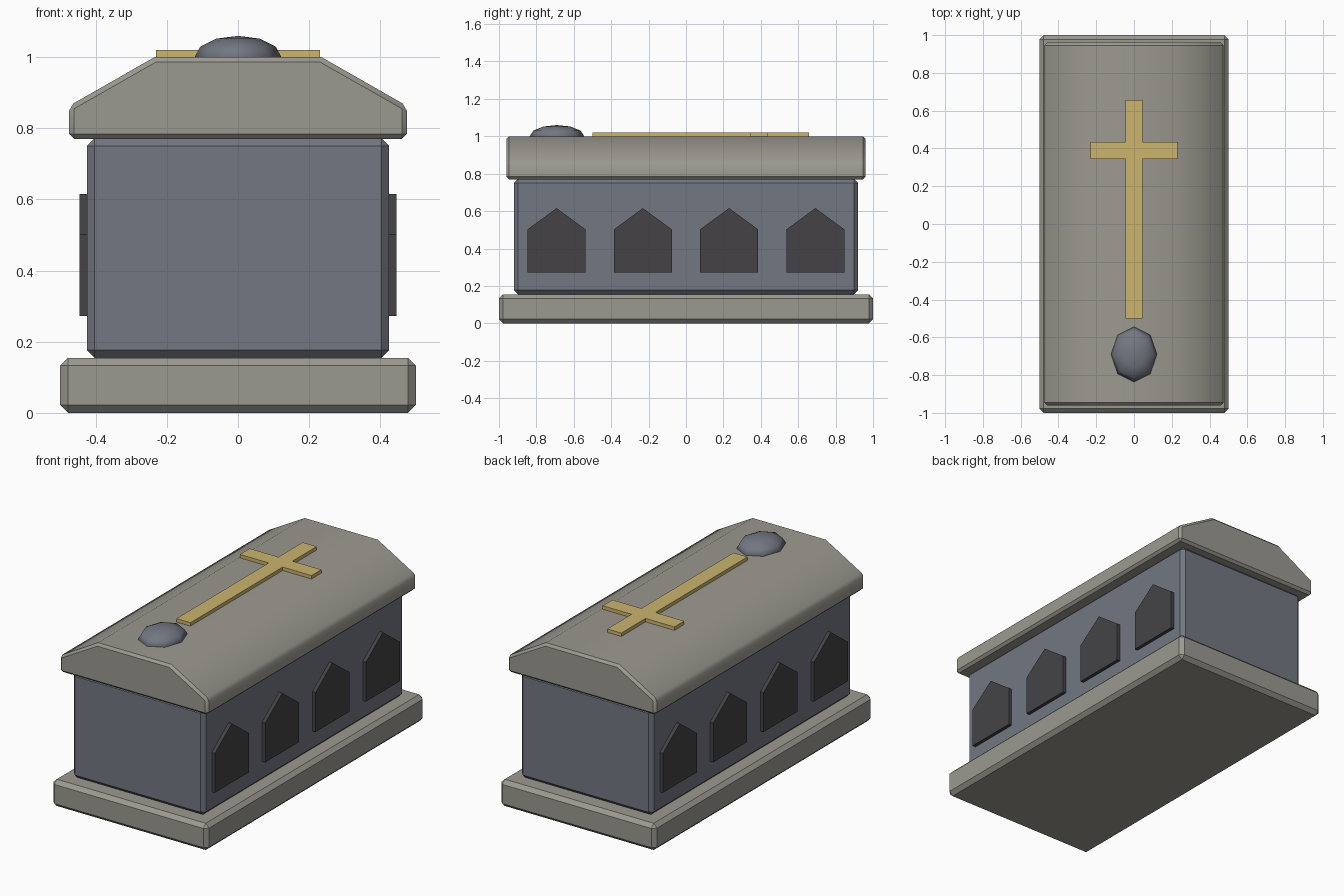
import bpy, bmesh, math
from mathutils import Matrix

if "Cube" in bpy.data.objects:
    bpy.data.objects.remove(bpy.data.objects["Cube"])


def material(name, rgb):
    m = bpy.data.materials.new(name)
    m.diffuse_color = (*rgb, 1)
    m.use_nodes = True
    m.node_tree.nodes["Principled BSDF"].inputs["Base Color"].default_value = m.diffuse_color
    return m


stone = material("pale stone", (0.33, 0.32, 0.28))
slate = material("slate blue stone", (0.17, 0.185, 0.22))
dark = material("dark panel", (0.058, 0.055, 0.061))
gold = material("aged gold", (0.60, 0.46, 0.156))


def finish(name, bm, mat, bevel=0.0, smooth=False):
    """Turn a bmesh into an object, with an optional chamfer and smoothing."""
    bmesh.ops.recalc_face_normals(bm, faces=bm.faces)
    me = bpy.data.meshes.new(name)
    bm.to_mesh(me)
    bm.free()
    me.materials.append(mat)
    ob = bpy.data.objects.new(name, me)
    bpy.context.collection.objects.link(ob)
    bpy.ops.object.select_all(action='DESELECT')
    ob.select_set(True)
    bpy.context.view_layer.objects.active = ob
    if bevel:
        mod = ob.modifiers.new("chamfer", 'BEVEL')
        mod.width = bevel
        mod.segments = 1
        mod.limit_method = 'ANGLE'
        mod.angle_limit = math.radians(35)
        bpy.ops.object.modifier_apply(modifier=mod.name)
    if smooth:
        bpy.ops.object.shade_smooth_by_angle(angle=math.radians(32))
    return ob


def prism(name, points, offset, mat, bevel=0.0, smooth=False):
    """Extrude a flat 3D outline along an offset vector."""
    bm = bmesh.new()
    face = bm.faces.new([bm.verts.new(p) for p in points])
    ext = bmesh.ops.extrude_face_region(bm, geom=[face], use_keep_orig=True)
    verts = [g for g in ext["geom"] if isinstance(g, bmesh.types.BMVert)]
    bmesh.ops.translate(bm, verts=verts, vec=offset)
    return finish(name, bm, mat, bevel, smooth)


def slab(name, hx, hy, z0, z1, mat, bevel):
    """Chamfered block centred on the origin."""
    pts = [(-hx, -hy, z0), (hx, -hy, z0), (hx, hy, z0), (-hx, hy, z0)]
    return prism(name, pts, (0, 0, z1 - z0), mat, bevel)


# Plinth and chest
slab("plinth", 0.5, 1.0, 0.0, 0.155, stone, 0.022)
slab("chest", 0.425, 0.92, 0.155, 0.772, slate, 0.022)

# Lid with sloping shoulders
half = [(0.475, 0.77), (0.475, 0.863), (0.235, 1.0)]
profile = half + [(-x, z) for x, z in reversed(half)]
prism("lid", [(x, -0.96, z) for x, z in profile], (0, 1.92, 0), stone,
      0.014, True)

# Pointed arch panels along both long sides
for side, label in ((-1, "left"), (1, "right")):
    for i in range(4):
        y = -0.692 + i * 0.4613
        arch = [(-0.155, 0.273), (0.155, 0.273), (0.155, 0.502),
                (0, 0.616), (-0.155, 0.502)]
        prism(f"{label}_arch_panel_{i + 1}",
              [(side * 0.405, y + u, z) for u, z in arch],
              (side * 0.04, 0, 0), dark)

# Inlaid cross on the lid
right = [(0.045, -0.5), (0.045, 0.345), (0.23, 0.345),
         (0.23, 0.435), (0.045, 0.435), (0.045, 0.657)]
outline = right + [(-x, y) for x, y in reversed(right)]
prism("cross", [(x, y, 0.999) for x, y in outline], (0, 0, 0.021), gold)

# Low oval boss at the foot of the cross
bm = bmesh.new()
bmesh.ops.create_uvsphere(
    bm, u_segments=8, v_segments=6, radius=1,
    matrix=Matrix.Translation((0, -0.69, 1.0)) @ Matrix.Diagonal((0.122, 0.146, 0.06, 1)))
boss = finish("oval_boss", bm, slate)
boss.data.shade_smooth()
